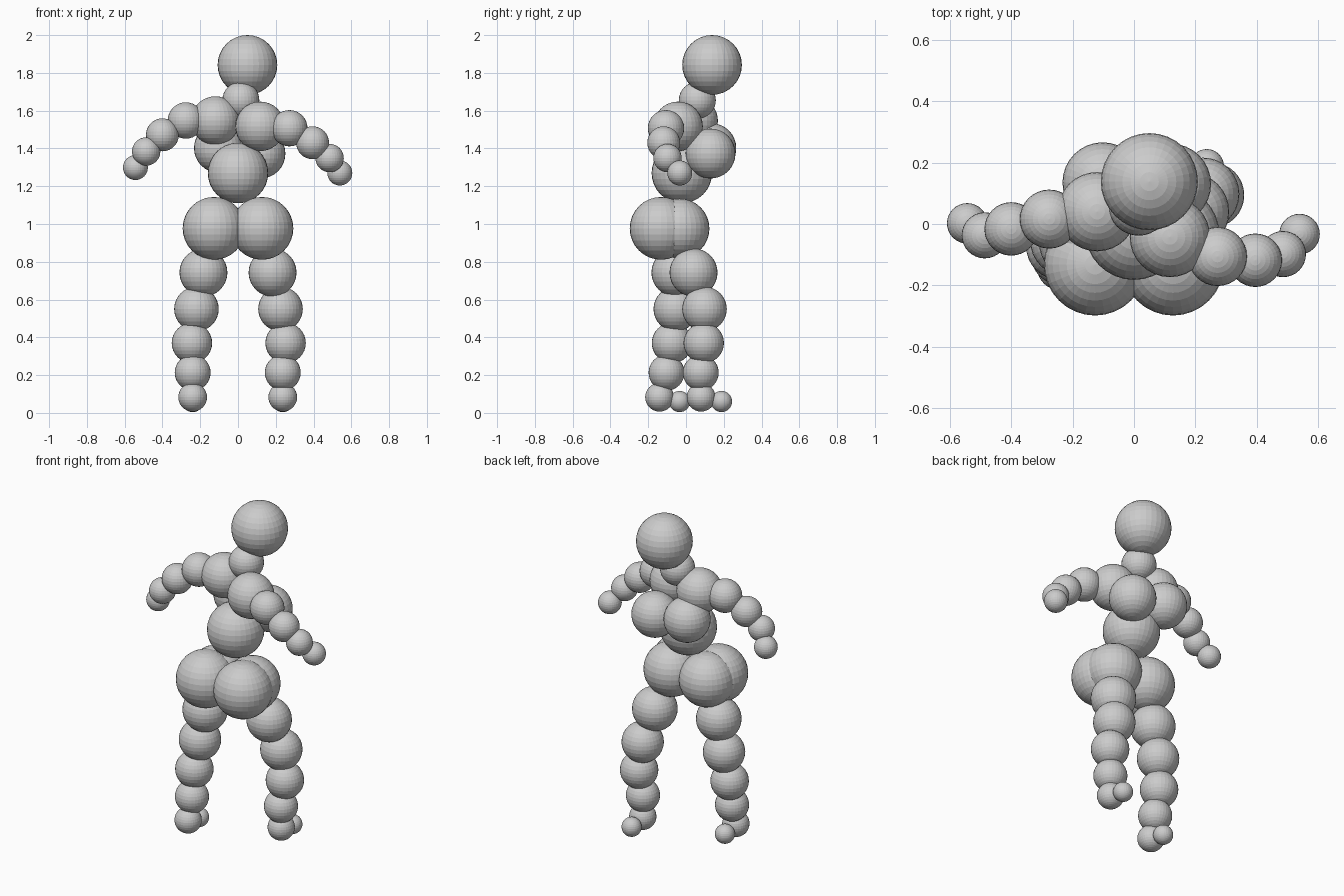
import bpy


def ball(name, x, y, z, r):
    bpy.ops.mesh.primitive_uv_sphere_add(segments=32, ring_count=16, radius=r, location=(x, y, z))
    bpy.context.object.name = name


# torso and head
ball("head", 0.05, 0.138, 1.842, 0.158)
ball("neck", 0.015, 0.06, 1.655, 0.098)
ball("belly", 0, -0.022, 1.27, 0.16)
ball("left_shoulder", -0.12, 0.04, 1.547, 0.129)
ball("right_shoulder", 0.117, -0.042, 1.517, 0.131)
ball("left_breast", -0.102, 0.135, 1.402, 0.131)
ball("right_breast", 0.119, 0.13, 1.373, 0.132)

# pelvis, mirrored
for side, s in (("left", -1), ("right", 1)):
    ball(side + "_hip", s * 0.12, -0.034, 0.976, 0.158)
    ball(side + "_buttock", s * 0.127, -0.132, 0.977, 0.166)

# arms: same radii on both sides, posed differently
arm_parts = (("upper_arm", 0.096), ("elbow", 0.087), ("forearm", 0.075), ("hand", 0.066))
arms = {
    "left": ((-0.276, 0.016, 1.548), (-0.4, -0.016, 1.472), (-0.486, -0.037, 1.384), (-0.543, 0.002, 1.299)),
    "right": ((0.272, -0.106, 1.507), (0.395, -0.118, 1.43), (0.485, -0.098, 1.349), (0.539, -0.033, 1.27)),
}
for side, points in arms.items():
    for (part, r), p in zip(arm_parts, points):
        ball(f"{side}_{part}", *p, r)

# legs: shared heights and radii, (x, y) per side
leg_parts = (("thigh", 0.743, 0.127), ("knee", 0.55, 0.118), ("shin", 0.37, 0.107),
             ("ankle", 0.213, 0.095), ("heel", 0.083, 0.076), ("toe", 0.06, 0.056))
legs = {
    "left": ((-0.183, -0.056), (-0.22, -0.054), (-0.244, -0.074), (-0.24, -0.103), (-0.24, -0.14), (-0.24, -0.034)),
    "right": ((0.183, 0.04), (0.225, 0.098), (0.252, 0.094), (0.237, 0.078), (0.237, 0.08), (0.237, 0.188)),
}
for side, points in legs.items():
    for (part, z, r), (x, y) in zip(leg_parts, points):
        ball(f"{side}_{part}", x, y, z, r)
